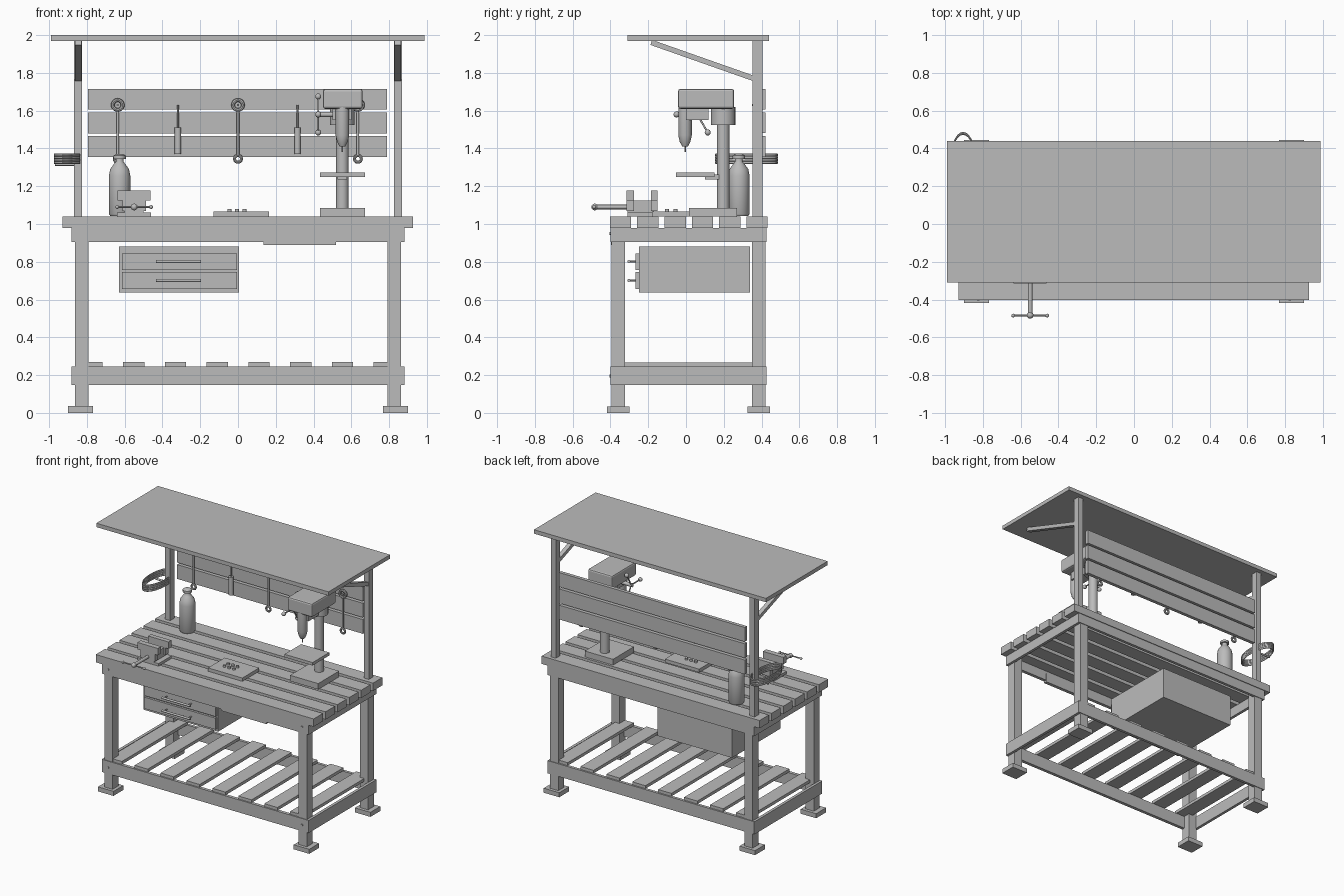
import bpy, math
from mathutils import Vector

if "Cube" in bpy.data.objects:
    bpy.data.objects.remove(bpy.data.objects["Cube"], do_unlink=True)

GREY = (0.5, 0.5, 0.5, 1)
mat = bpy.data.materials.new("plain grey")
mat.use_nodes = True
mat.diffuse_color = GREY
mat.node_tree.nodes["Principled BSDF"].inputs["Base Color"].default_value = GREY


def finish(name, smooth=False):
    ob = bpy.context.object
    ob.name = name
    ob.data.materials.append(mat)
    if smooth:
        bpy.ops.object.shade_smooth_by_angle(angle=math.radians(40))
    return ob


def box(name, x, y, z, bevel=0):
    """Box from (low, high) ranges on each axis."""
    bpy.ops.mesh.primitive_cube_add(size=1)
    ob = finish(name)
    size = [r[1] - r[0] for r in (x, y, z)]
    mid = [(r[0] + r[1]) / 2 for r in (x, y, z)]
    for v in ob.data.vertices:
        v.co = [v.co[i] * size[i] + mid[i] for i in range(3)]
    if bevel:
        mod = ob.modifiers.new("soft edges", "BEVEL")
        mod.width = bevel
        mod.segments = 2
    return ob


def rod(name, a, b, r, r2=None, sides=20):
    """Round bar or cone between two points."""
    a, b = Vector(a), Vector(b)
    bpy.ops.mesh.primitive_cone_add(vertices=sides, radius1=r, radius2=r if r2 is None else r2,
                                    depth=(b - a).length, location=(a + b) / 2,
                                    rotation=(b - a).to_track_quat("Z", "Y").to_euler())
    return finish(name, True)


def ball(name, loc, r):
    bpy.ops.mesh.primitive_uv_sphere_add(segments=16, ring_count=8, radius=r, location=loc)
    return finish(name, True)


def ring(name, loc, r, thick, rot=(0, 0, 0), scale=(1, 1, 1)):
    bpy.ops.mesh.primitive_torus_add(major_radius=r, minor_radius=thick, major_segments=28,
                                     minor_segments=8, location=loc, rotation=rot)
    bpy.context.object.scale = scale
    return finish(name, True)


def lathe(name, profile, x, y, sides=24):
    """Spin a (radius, height) profile about a vertical axis."""
    verts, faces, n = [], [], len(profile)
    for i in range(sides):
        t = 2 * math.pi * i / sides
        verts += [(x + r * math.cos(t), y + r * math.sin(t), z) for r, z in profile]
        j = (i + 1) % sides
        faces += [(i * n + k, j * n + k, j * n + k + 1, i * n + k + 1) for k in range(n - 1)]
    faces.append([i * n for i in reversed(range(sides))])
    faces.append([i * n + n - 1 for i in range(sides)])
    me = bpy.data.meshes.new(name)
    me.from_pydata(verts, [], faces)
    ob = bpy.data.objects.new(name, me)
    bpy.context.collection.objects.link(ob)
    bpy.ops.object.select_all(action="DESELECT")
    bpy.context.view_layer.objects.active = ob
    ob.select_set(True)
    return finish(name, True)


# Legs, feet, roof posts and braces
for s, side in ((-1, "right"), (1, "left")):
    def span(a, b):
        return tuple(sorted((s * a, s * b)))
    for end, y0 in (("front", -0.395), ("back", 0.35)):
        box(f"{end}_{side}_leg", span(0.793, 0.863), (y0, y0 + 0.072), (0.03, 0.98))
        box(f"{end}_{side}_foot", span(0.768, 0.9), (y0 - 0.024, y0 + 0.096), (0, 0.035))
    for part, z in (("apron", (0.905, 0.98)), ("lower_rail", (0.148, 0.245))):
        box(f"{side}_{part}", span(0.86, 0.882), (-0.395, 0.425), z)
    box(f"{side}_post", span(0.825, 0.868), (0.353, 0.405), (0.98, 1.97))
    brace = box(f"{side}_brace", span(0.83, 0.863), (-0.29, 0.29), (-0.014, 0.014))
    brace.location = (0, 0.09, 1.865)
    brace.rotation_euler.x = -math.atan2(0.19, 0.54)
    for z in (0.95, 0.195):
        rod(f"{side}_bolt", (s * 0.825, -0.395, z), (s * 0.825, -0.405, z), 0.008, sides=6)

# Long aprons and rails
for end, y in (("front", (-0.4, -0.375)), ("back", (0.405, 0.427))):
    box(f"{end}_apron", (-0.88, 0.88), y, (0.905, 0.98))
    box(f"{end}_lower_rail", (-0.88, 0.88), y, (0.148, 0.245))
box("apron_plate", (0.135, 0.52), (-0.398, -0.372), (0.89, 0.96))

# Worktop, shelf and back boards
for i in range(6):
    y = -0.403 + i * 0.1445
    box("worktop_slat", (-0.93, 0.927), (y, y + 0.113), (0.98, 1.04))
for i in range(8):
    x = -0.773 + i * 0.221
    box("shelf_slat", (x - 0.056, x + 0.056), (-0.39, 0.415), (0.245, 0.268))
for i in range(3):
    z = 1.355 + i * 0.1255
    box("back_board", (-0.795, 0.79), (0.393, 0.42), (z, z + 0.11))
box("roof", (-0.99, 0.988), (-0.31, 0.44), (1.97, 2))

# Drawer cabinet
box("drawer_cabinet", (-0.63, 0.005), (-0.25, 0.34), (0.637, 0.88))
for z in (0.657, 0.757):
    box("drawer_front", (-0.615, -0.005), (-0.267, -0.245), (z, z + 0.088))
    h = z + 0.044
    rod("drawer_handle", (-0.435, -0.302, h), (-0.197, -0.302, h), 0.008)
    for x in (-0.42, -0.212):
        rod("handle_stem", (x, -0.302, h), (x, -0.26, h), 0.005)

# Hanging wrenches and screwdrivers
up = (math.pi / 2, 0, 0)
for x in (-0.637, 0, 0.635):
    ring("wrench_top_ring", (x, 0.37, 1.63), 0.026, 0.01, up)
    ring("wrench_low_ring", (x, 0.37, 1.345), 0.018, 0.008, up)
    rod("wrench_shaft", (x, 0.37, 1.61), (x, 0.37, 1.36), 0.007)
    rod("hook", (x, 0.395, 1.63), (x, 0.35, 1.63), 0.006)
for x in (-0.318, 0.315):
    rod("screwdriver_handle", (x, 0.37, 1.37), (x, 0.37, 1.51), 0.017)
    rod("screwdriver_shaft", (x, 0.37, 1.51), (x, 0.37, 1.63), 0.005)

# Gas bottle
lathe("gas_bottle", [(0.05, 1.043), (0.057, 1.055), (0.057, 1.255), (0.05, 1.29),
                     (0.03, 1.318), (0.02, 1.33), (0.02, 1.345), (0.033, 1.345),
                     (0.033, 1.362), (0.016, 1.372)], -0.627, 0.28)

# Hose coil on the post
for i in range(4):
    ring("hose_coil", (-0.905, 0.32, 1.325 + i * 0.0135), 0.16, 0.008, scale=(0.42, 1, 1))
rod("coil_hook", (-0.85, 0.38, 1.315), (-0.97, 0.38, 1.315), 0.007)

# Bench vice
vx = -0.55
box("vice_base", (vx - 0.09, vx + 0.09), (-0.31, -0.15), (1.04, 1.06))
box("vice_body", (vx - 0.05, vx + 0.05), (-0.31, -0.17), (1.06, 1.125))
for y0, y1 in ((-0.315, -0.275), (-0.185, -0.15)):
    box("vice_jaw", (vx - 0.087, vx + 0.087), (y0, y1), (1.125, 1.178))
    box("jaw_stem", (vx - 0.062, vx + 0.062), (y0, y1), (1.07, 1.13))
rod("vice_screw", (vx, -0.49, 1.09), (vx, -0.29, 1.09), 0.012)
ball("screw_head", (vx, -0.483, 1.09), 0.018)
rod("vice_handle", (vx - 0.09, -0.485, 1.09), (vx + 0.09, -0.485, 1.09), 0.005)
for s in (-1, 1):
    ball("vice_handle_knob", (vx + s * 0.09, -0.485, 1.09), 0.01)

# Bit plate with pegs
box("bit_plate", (-0.13, 0.163), (-0.18, 0.025), (1.04, 1.066))
for i in range(3):
    for j in range(2):
        p = (-0.045 + i * 0.04, -0.1 + j * 0.045)
        rod("bit_peg", (*p, 1.06), (*p, 1.08), 0.011, sides=12)

# Drill press
dx, cy, qy = 0.553, 0.197, -0.005
box("drill_base", (0.433, 0.673), (0.015, 0.27), (1.04, 1.085))
rod("drill_column", (dx, cy, 1.08), (dx, cy, 1.62), 0.033)
rod("drill_collar", (dx, cy, 1.525), (dx, cy, 1.62), 0.065)
box("drill_table", (0.433, 0.673), (-0.053, 0.15), (1.25, 1.273))
box("table_bracket", (dx - 0.025, dx + 0.025), (0.1, 0.2), (1.235, 1.262))
box("drill_head", (0.45, 0.66), (-0.042, 0.255), (1.61, 1.715), 0.012)
lathe("drill_quill", [(0.036, 1.62), (0.036, 1.47), (0.028, 1.435), (0.015, 1.41),
                      (0.004, 1.41), (0.004, 1.38)][::-1], dx, qy)
hub = Vector((0.425, 0.06, 1.58))
rod("feed_shaft", hub - Vector((0.012, 0, 0)), (0.53, 0.06, 1.58), 0.014)
box("feed_housing", (0.5, 0.6), (0.0, 0.12), (1.55, 1.62))
for a in (60, 180, 300):
    t = math.radians(a)
    tip = hub + Vector((0, math.cos(t), math.sin(t))) * 0.11
    rod("feed_spoke", hub, tip, 0.005, sides=10)
    ball("feed_knob", tip, 0.016)
